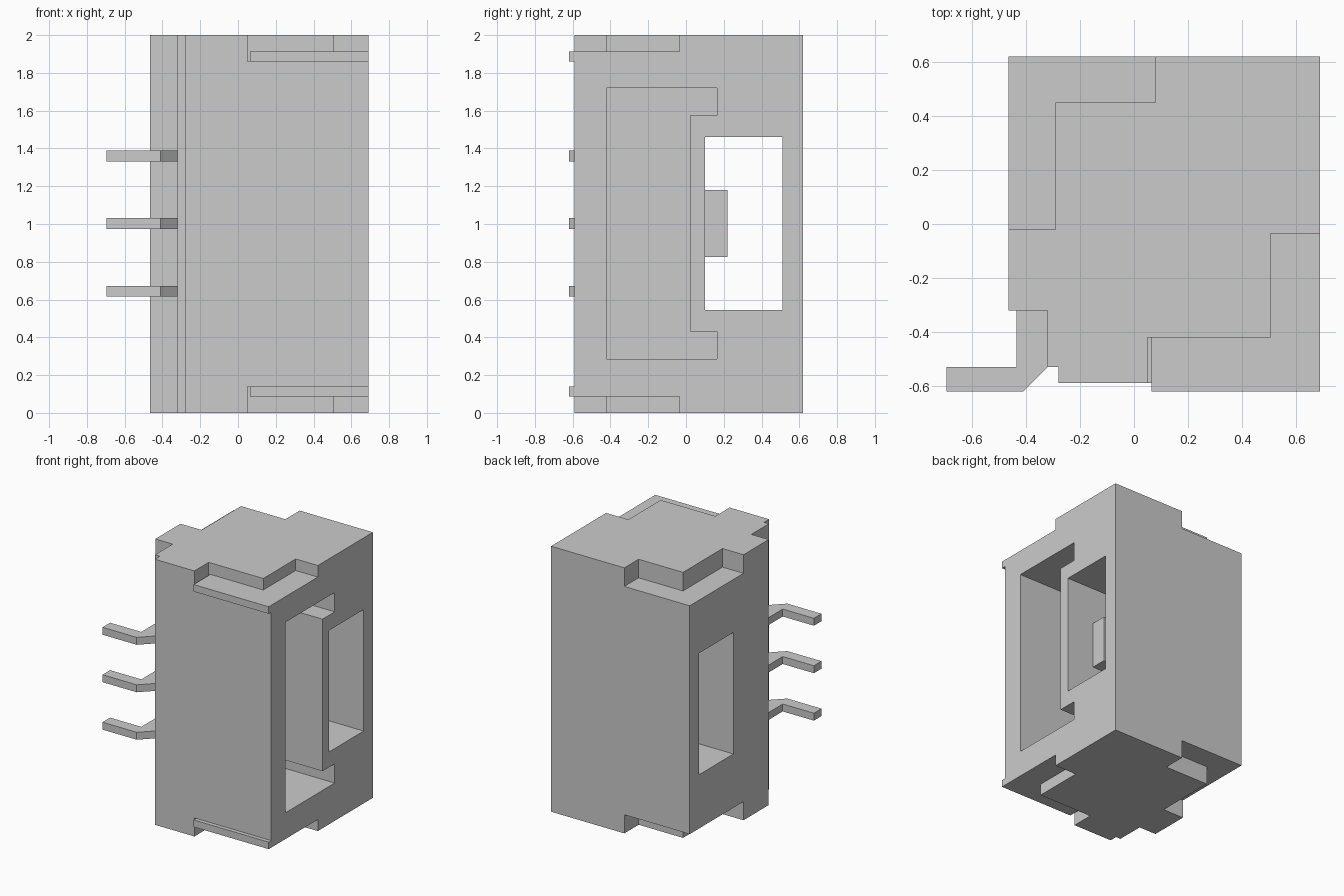
import bpy, bmesh

if "Cube" in bpy.data.objects:
    bpy.data.objects.remove(bpy.data.objects["Cube"])

AXES = {'z': lambda u, v, w: (u, v, w),      # profile in x-y
        'x': lambda u, v, w: (w, u, v)}      # profile in y-z


def prism(name, profile, lo, hi, axis='z'):
    """Extrude a flat profile along one axis between lo and hi."""
    bm = bmesh.new()
    face = bm.faces.new([bm.verts.new(AXES[axis](u, v, lo)) for u, v in profile])
    top = bmesh.ops.extrude_face_region(bm, geom=[face])['geom']
    offset = AXES[axis](0, 0, hi - lo)
    bmesh.ops.translate(bm, vec=offset, verts=[g for g in top if isinstance(g, bmesh.types.BMVert)])
    bmesh.ops.recalc_face_normals(bm, faces=bm.faces)
    mesh = bpy.data.meshes.new(name)
    bm.to_mesh(mesh)
    bm.free()
    ob = bpy.data.objects.new(name, mesh)
    bpy.context.collection.objects.link(ob)
    return ob


def rect(u0, u1, v0, v1):
    return [(u0, v0), (u1, v0), (u1, v1), (u0, v1)]


def cut(target, profile, lo, hi, axis='z'):
    """Subtract a prism from the target and discard the cutter."""
    cutter = prism("cutter", profile, lo, hi, axis)
    cutter.hide_render = True
    mod = target.modifiers.new("cut", 'BOOLEAN')
    mod.operation, mod.solver, mod.object = 'DIFFERENCE', 'EXACT', cutter
    bpy.context.view_layer.objects.active = target
    bpy.ops.object.modifier_apply(modifier=mod.name)
    bpy.data.objects.remove(cutter)


# Housing with the stepped front-left corner
housing = prism("housing", [(-0.465, -0.32), (-0.32, -0.32), (-0.32, -0.53), (-0.28, -0.53),
                            (-0.28, -0.59), (0.69, -0.59), (0.69, 0.62), (-0.465, 0.62)], 0, 2)

# Corner recesses, the same at both ends
back_left = [(-0.6, -0.02), (-0.29, -0.02), (-0.29, 0.45), (0.08, 0.45), (0.08, 0.8), (-0.6, 0.8)]
front_right = [(0.05, -0.8), (0.8, -0.8), (0.8, -0.035), (0.505, -0.035), (0.505, -0.42), (0.05, -0.42)]
for end in ("bottom", "top"):
    def span(a, b):
        return (a, b) if end == "bottom" else (2 - b, 2 - a)
    cut(housing, back_left, *span(-0.1, 0.14))
    cut(housing, front_right, *span(-0.1, 0.087))
    cut(housing, rect(0.05, 0.064, -0.8, -0.42), *span(-0.1, 0.14))
    # Protruding lip along the front edge of the recess
    prism(end + "_lip", rect(0.064, 0.69, -0.62, -0.59), *span(0.087, 0.14))

# C-shaped pocket in the right side
cut(housing, [(-0.42, 0.285), (0.165, 0.285), (0.165, 0.43), (0.02, 0.43),
              (0.02, 1.575), (0.165, 1.575), (0.165, 1.72), (-0.42, 1.72)], -0.1, 0.9, 'x')

# Window running through from side to side, with a tab inside
cut(housing, rect(0.10, 0.51, 0.545, 1.46), -0.7, 0.9, 'x')
prism("window_tab", rect(0.10, 0.22, 0.825, 1.18), -0.1, 0.46, 'x')

# Bent contact pins
pin = [(-0.435, -0.32), (-0.435, -0.53), (-0.695, -0.53), (-0.695, -0.62),
       (-0.41, -0.62), (-0.32, -0.53), (-0.32, -0.32)]
for i in range(3):
    z = 0.645 + 0.3575 * i
    prism(f"contact_pin_{i + 1}", pin, z - 0.028, z + 0.028)
